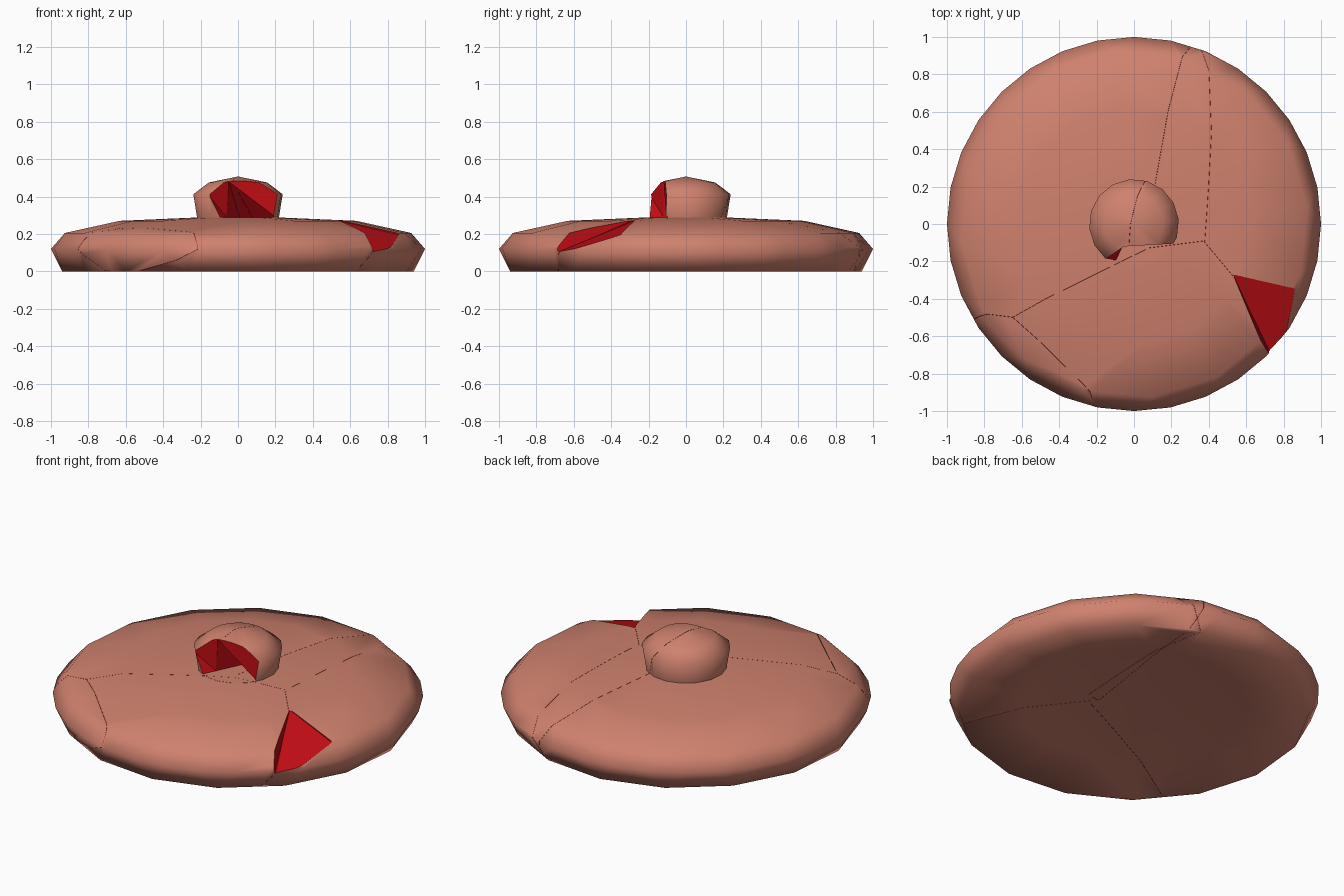
import bpy, bmesh
from math import cos, sin, pi
from mathutils import Vector

if "Cube" in bpy.data.objects:
    bpy.data.objects.remove(bpy.data.objects["Cube"])


def material(name, rgb):
    m = bpy.data.materials.new(name)
    m.diffuse_color = (*rgb, 1)
    m.use_nodes = True
    m.node_tree.nodes["Principled BSDF"].inputs["Base Color"].default_value = m.diffuse_color
    return m


CLAY = material("clay", (0.62, 0.22, 0.155))
BREAK = material("broken_face", (0.54, 0.004, 0.007))


def finish(bm, name):
    me = bpy.data.meshes.new(name)
    bm.to_mesh(me)
    bm.free()
    ob = bpy.data.objects.new(name, me)
    bpy.context.collection.objects.link(ob)
    me.materials.append(CLAY)
    me.materials.append(BREAK)
    return ob


def lathe(name, profile, sides, bottom, top):
    """Closed turned solid; profile rows are (radius, height, half as many sides?)."""
    bm = bmesh.new()
    rings = []
    for r, z, coarse in profile:
        ring = []
        for i in range(sides):
            a = 2 * pi * ((i - i % 2 + 0.5) if coarse else i) / sides
            ring.append(bm.verts.new((r * cos(a), r * sin(a), z)))
        rings.append(ring)
    for lo, hi in zip(rings, rings[1:]):
        for i in range(sides):
            j = (i + 1) % sides
            bm.faces.new((lo[i], lo[j], hi[j], hi[i]))
    for ring, z in ((rings[0], bottom), (rings[-1], top)):
        c = bm.verts.new((0, 0, z))
        for i in range(sides):
            bm.faces.new((ring[i], ring[(i + 1) % sides], c))
    bmesh.ops.remove_doubles(bm, verts=bm.verts, dist=0.0005)
    bmesh.ops.recalc_face_normals(bm, faces=bm.faces)
    for f in bm.faces:
        f.smooth = True
    for e in bm.edges:      # crisp corner where the knob meets the disc
        if e.calc_face_angle_signed() < -0.6:
            e.smooth = False
    return finish(bm, name)


def chip(target, points):
    """Break a convex chunk out of the target, leaving red flat faces."""
    bm = bmesh.new()
    for p in points:
        bm.verts.new(p)
    bmesh.ops.convex_hull(bm, input=bm.verts)
    bmesh.ops.recalc_face_normals(bm, faces=bm.faces)
    for f in bm.faces:      # a level floor keeps the clay colour
        f.material_index = 0 if f.normal.z < -0.99 else 1
    cutter = finish(bm, target.name + "_cutter")
    cutter.hide_render = True
    mod = target.modifiers.new("chip", 'BOOLEAN')
    mod.operation, mod.solver, mod.object = 'DIFFERENCE', 'EXACT', cutter
    bpy.context.view_layer.objects.active = target
    bpy.ops.object.modifier_apply(modifier=mod.name)
    bpy.data.objects.remove(cutter)


def crack(target, points):
    """Hairline break: a paper-thin flat cut in the plane of the first three points."""
    pts = [Vector(p) for p in points]
    n = (pts[1] - pts[0]).cross(pts[2] - pts[0]).normalized()
    pts = [p - n * n.dot(p - pts[0]) for p in pts]
    chip(target, [p + n * s for p in pts for s in (-0.0005, 0.0005)])


# Shallow domed disc with a slightly hollow underside and a rounded knob
lid = lathe("lid", [(0.61, 0.05, True), (0.945, 0, True), (1.0, 0.12, False),
                    (0.93, 0.205, True), (0.635, 0.27, True), (0.22, 0.288, True),
                    (0.24, 0.412, True), (0.157, 0.475, True)], 32, 0.065, 0.507)

# Chip in the rim
chip(lid, [(0.53, -0.27, 0.272), (0.815, -0.885, 0.022), (1.14, -0.41, 0.13),
           (0.53, -0.27, 0.5), (0.72, -0.9, 0.5), (1.14, -0.41, 0.5)])

# Break in the front of the knob: upright slice, then the undercut below it
F = 0.289
chip(lid, [(-0.06, -0.12, F), (0.3, -0.1, F), (0.3, -0.4, F), (-0.16, -0.33, F),
           (-0.05, -0.12, 0.6), (0.3, -0.1, 0.6), (0.3, -0.4, 0.6), (-0.32, -0.31, 0.6)])
chip(lid, [(0.01, 0.03, F), (-0.05, -0.12, 0.48), (0.21, -0.11, F),
           (-0.1, -0.2, F), (0.21, -0.3, F), (-0.1, -0.3, F)])

# Hairline cracks that split the lid into large pieces
J = (0.2, -0.09, -0.02)         # where they meet underneath
K = (-0.63, -0.47, 0.29)        # corner of the front left piece
M = (0.07, -0.13, 0.3)          # top, below the knob
N = (0.39, -0.09, 0.3)          # top, right of the knob
T = (-0.72, -0.61, -0.02)       # tip of the front left piece
crack(lid, [K, M, T, J])                                                # left / front
crack(lid, [M, N, J])                                                   # middle / front
crack(lid, [N, J, (0.47, 1.0, 0.3), (0.31, 1.0, -0.02)])                # middle / right
crack(lid, [J, (0.23, 0.9, 0.27), (-0.05, -0.1, 0.54), (0.29, 1.0, -0.02),
            (0.0, 0.3, 0.54), (0.23, 1.0, 0.3)])                        # left / middle
crack(lid, [N, (0.53, -0.27, 0.28), (0.73, -0.69, 0.1), J, (0.61, -0.74, -0.02)])
crack(lid, [K, (-0.95, -0.46, 0.18), T, (-0.9, -0.48, 0.3), (-0.85, -0.55, 0.05)])
crack(lid, [K, (-0.18, -1.0, 0.13), T, (-0.18, -0.95, 0.24), (-0.45, -0.93, 0.04)])
